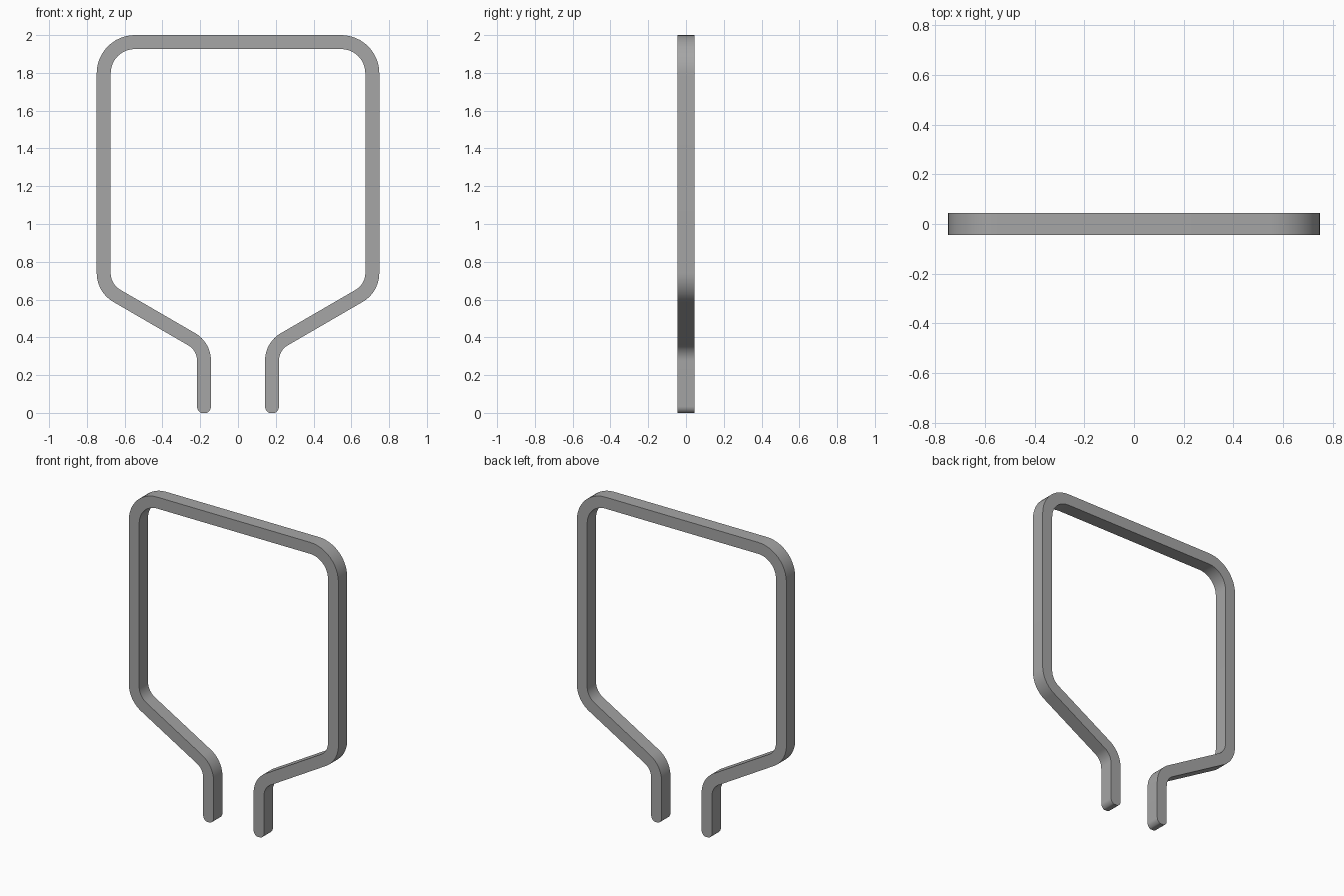
import bpy, bmesh, math
from mathutils import Vector

cube = bpy.data.objects.get("Cube")
if cube:
    bpy.data.objects.remove(cube, do_unlink=True)

HALF_W = 0.037   # half thickness of the band, seen from the front
HALF_D = 0.045   # half depth of the band

grey = bpy.data.materials.new("metal_grey")
grey.use_nodes = True
colour = (0.38, 0.38, 0.38, 1)
grey.diffuse_color = colour
grey.node_tree.nodes["Principled BSDF"].inputs["Base Color"].default_value = colour


def fillet(a, p, b, r, steps=12):
    """Points of an arc of radius r that rounds the corner p between a and b."""
    u, v = (a - p).normalized(), (b - p).normalized()
    half = u.angle(v) / 2
    centre = p + (u + v).normalized() * r / math.sin(half)
    start = (p + u * r / math.tan(half) - centre).normalized()
    end = (p + v * r / math.tan(half) - centre).normalized()
    sweep = start.angle(end)
    points = []
    for i in range(steps + 1):
        t = sweep * i / steps
        spoke = (start * math.sin(sweep - t) + end * math.sin(t)) / math.sin(sweep)
        points.append(centre + spoke * r)
    return points


# Centre line of the left half: leg, neck, shoulder, top corner, middle of top
corners = [Vector((x, 0, z)) for x, z in
           [(0.18, 0), (0.18, 0.352), (0.711, 0.66), (0.711, 1.963), (0, 1.963)]]
radii = [0.13, 0.14, 0.165]

# Rounded tip: stations whose width grows along a near half circle
stations = []
first = 0.4
for i in range(9):
    t = first + (math.pi / 2 - first) * i / 8
    z = HALF_W * (math.cos(first) - math.cos(t))
    stations.append((Vector((0.18, 0, z)), HALF_W * math.sin(t)))
for i, r in enumerate(radii):
    stations += [(p, HALF_W) for p in fillet(*corners[i:i + 3], r)]
stations.append((corners[-1], HALF_W))

# Sweep a rectangle through the stations
bm = bmesh.new()
rings = []
for i, (p, w) in enumerate(stations):
    before = stations[max(i - 1, 0)][0]
    after = stations[min(i + 1, len(stations) - 1)][0]
    along = (p - before).normalized() + (after - p).normalized()
    along.normalize()
    side = Vector((along.z, 0, -along.x)) * w
    depth = Vector((0, HALF_D, 0))
    rings.append([bm.verts.new(p + side * s + depth * d)
                  for s, d in [(1, 1), (1, -1), (-1, -1), (-1, 1)]])
for lower, upper in zip(rings, rings[1:]):
    for k in range(4):
        n = (k + 1) % 4
        bm.faces.new((lower[k], lower[n], upper[n], upper[k]))
bm.faces.new(rings[0])
bmesh.ops.recalc_face_normals(bm, faces=bm.faces)

mesh = bpy.data.meshes.new("bent_loop")
bm.to_mesh(mesh)
bm.free()
mesh.materials.append(grey)
loop = bpy.data.objects.new("bent_loop", mesh)
bpy.context.collection.objects.link(loop)

# Smooth bends with crisp long edges
bpy.ops.object.select_all(action='DESELECT')
loop.select_set(True)
bpy.context.view_layer.objects.active = loop
bpy.ops.object.shade_smooth_by_angle(angle=math.radians(35))

# Other half
mirror = loop.modifiers.new("other_half", 'MIRROR')
mirror.use_axis[0] = True
mirror.use_clip = True
mirror.merge_threshold = 0.001
